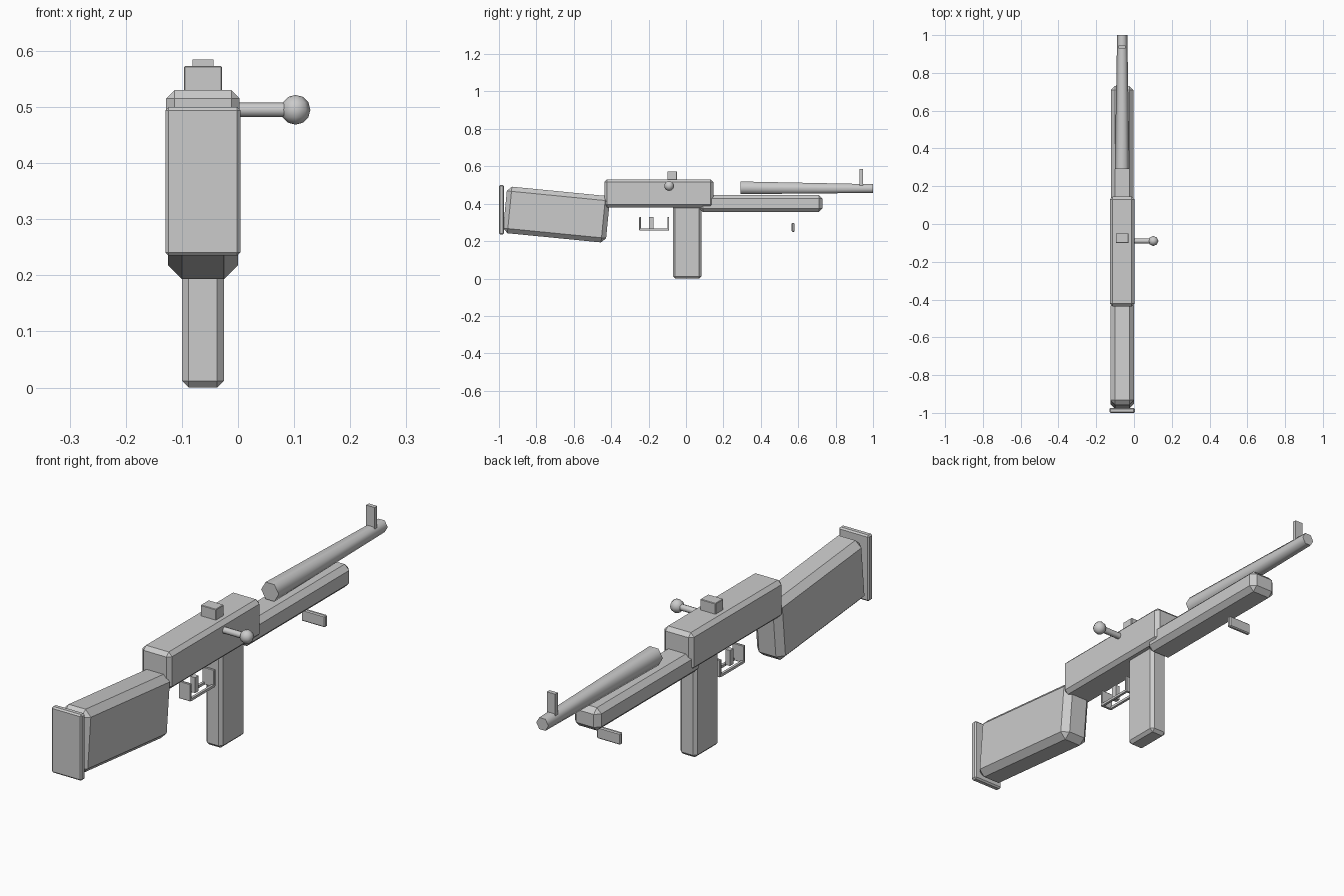
import bpy, math
from mathutils import Vector

if "Cube" in bpy.data.objects:
    bpy.data.objects.remove(bpy.data.objects["Cube"])

CX = -0.0625  # centre line of the body


def box(name, x, y, z, bevel=0.0, rot_x=0.0):
    """Chamfered box from (min, max) ranges on each axis."""
    lo, hi = Vector((x[0], y[0], z[0])), Vector((x[1], y[1], z[1]))
    bpy.ops.mesh.primitive_cube_add(size=1, location=(lo + hi) / 2)
    ob = bpy.context.object
    ob.name = name
    ob.scale = hi - lo
    bpy.ops.object.transform_apply(location=False, rotation=False, scale=True)
    ob.rotation_euler.x = math.radians(rot_x)
    if bevel:
        m = ob.modifiers.new("chamfer", 'BEVEL')
        m.width, m.segments, m.limit_method = bevel, 1, 'NONE'
    return ob


def mid(width):
    return (CX - width / 2, CX + width / 2)


def rod(name, a, b, r1, r2, sides, angle=50, roll=0.0):
    """Smooth tapered rod between two points."""
    a, b = Vector(a), Vector(b)
    bpy.ops.mesh.primitive_cone_add(vertices=sides, radius1=r1, radius2=r2,
                                    depth=(b - a).length)
    ob = bpy.context.object
    ob.name = name
    ob.rotation_euler.z = roll
    bpy.ops.object.transform_apply(location=False, rotation=True, scale=False)
    ob.location = (a + b) / 2
    ob.rotation_euler = (b - a).to_track_quat('Z', 'Y').to_euler()
    bpy.ops.object.shade_smooth_by_angle(angle=math.radians(angle + 15))
    return ob


# Main body and furniture
box("receiver", mid(0.131), (-0.437, 0.146), (0.38, 0.53), 0.015)
box("stock", mid(0.125), (-0.969, -0.416), (0.217, 0.467), 0.025, -5.6)
box("butt_plate", mid(0.134), (-1.0, -0.973), (0.235, 0.5), 0.006)
box("fore_end", mid(0.118), (0.07, 0.73), (0.355, 0.447), 0.02)
box("magazine", mid(0.075), (-0.07, 0.082), (0.0, 0.39), 0.012)

# Barrel with its sights
rod("barrel", (CX, 0.292, 0.485), (CX, 1.0, 0.481), 0.039, 0.027, 6,
    roll=math.radians(30))
box("front_sight", mid(0.037), (0.928, 0.945), (0.495, 0.585))
box("rear_sight", mid(0.068), (-0.1, -0.049), (0.528, 0.573), 0.002)

# Side handle with ball end
rod("handle_shaft", (-0.01, -0.09, 0.495), (0.1, -0.09, 0.495), 0.013, 0.013, 8)
bpy.ops.mesh.primitive_uv_sphere_add(segments=8, ring_count=6, radius=0.0265,
                                     location=(0.1025, -0.09, 0.495))
bpy.context.object.name = "handle_ball"
bpy.ops.object.shade_smooth()

# Lever and the open frame around it
for tag, y in (("rear", -0.25), ("front", -0.1)):
    box("guard_leg_" + tag, mid(0.052), (y, y + 0.01), (0.258, 0.328), 0.002)
for tag, x in (("left", CX - 0.026), ("right", CX + 0.016)):
    box("guard_rail_" + tag, (x, x + 0.01), (-0.245, -0.095), (0.258, 0.268))
box("trigger", mid(0.02), (-0.197, -0.175), (0.268, 0.33))

# Cross bar under the fore end
box("sling_bar", mid(0.105), (0.565, 0.581), (0.25, 0.297), 0.004)
